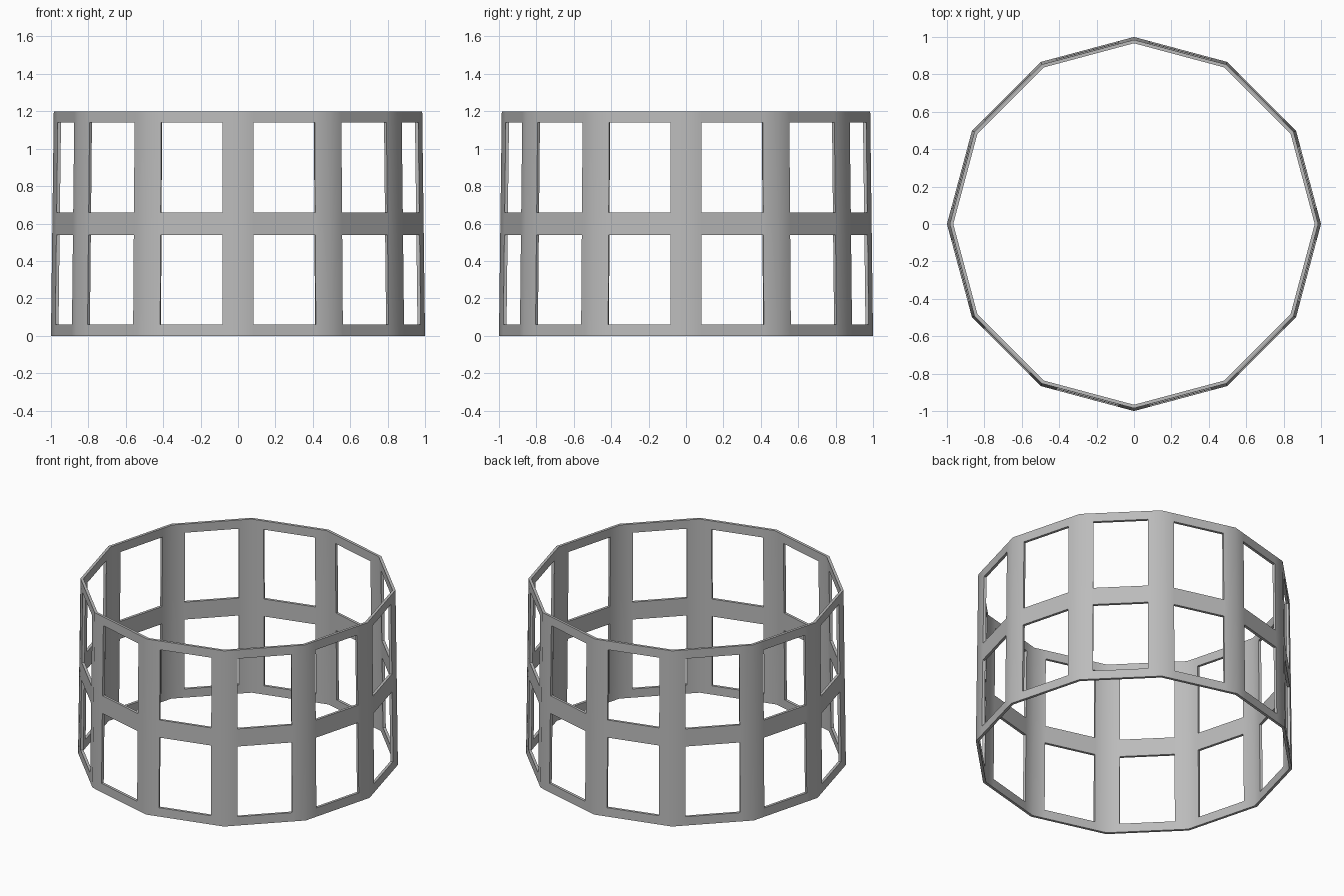
import bpy
import bmesh
from math import cos, sin, radians, pi
from mathutils import Vector

cube = bpy.data.objects.get("Cube")
if cube:
    bpy.data.objects.remove(cube, do_unlink=True)

SIDES = 12
HEIGHT = 1.2
TOP_RADIUS = 0.985
WALL = 0.018
COLUMNS = [0, 1 / 6, 5 / 6, 1]             # post, window, post across a side
ROWS = [0, 0.06, 0.54, 0.66, 1.14, HEIGHT]  # rail, window, rail, window, rail

# Single grey material
grey = bpy.data.materials.new("plain grey")
grey.use_nodes = True
colour = (0.5, 0.5, 0.5, 1)
grey.diffuse_color = colour
grey.node_tree.nodes["Principled BSDF"].inputs["Base Color"].default_value = colour


def corner(i):
    a = 2 * pi * i / SIDES
    return Vector((cos(a), sin(a), 0))


def wall_point(side, t, z):
    p = corner(side).lerp(corner(side + 1), t)
    p *= 1 + (TOP_RADIUS - 1) * z / HEIGHT
    p.z = z
    return p


# Tapered twelve-sided wall, leaving two window openings per side
bm = bmesh.new()
for side in range(SIDES):
    for c in range(len(COLUMNS) - 1):
        for r in range(len(ROWS) - 1):
            if c == 1 and r % 2 == 1:
                continue
            t0, t1 = COLUMNS[c:c + 2]
            z0, z1 = ROWS[r:r + 2]
            quad = [(t0, z0), (t1, z0), (t1, z1), (t0, z1)]
            bm.faces.new([bm.verts.new(wall_point(side, t, z)) for t, z in quad])
bmesh.ops.remove_doubles(bm, verts=bm.verts, dist=0.0001)
mesh = bpy.data.meshes.new("window_frame_ring")
bm.to_mesh(mesh)
bm.free()
mesh.materials.append(grey)
ring = bpy.data.objects.new("window_frame_ring", mesh)
bpy.context.collection.objects.link(ring)

# Wall thickness, grown inwards
solid = ring.modifiers.new("thickness", 'SOLIDIFY')
solid.thickness = WALL
solid.offset = -1
solid.use_even_offset = True

# Soft corners on the posts, crisp window edges
bpy.ops.object.select_all(action='DESELECT')
ring.select_set(True)
bpy.context.view_layer.objects.active = ring
bpy.ops.object.modifier_apply(modifier="thickness")
bpy.ops.object.shade_smooth_by_angle(angle=radians(40))
